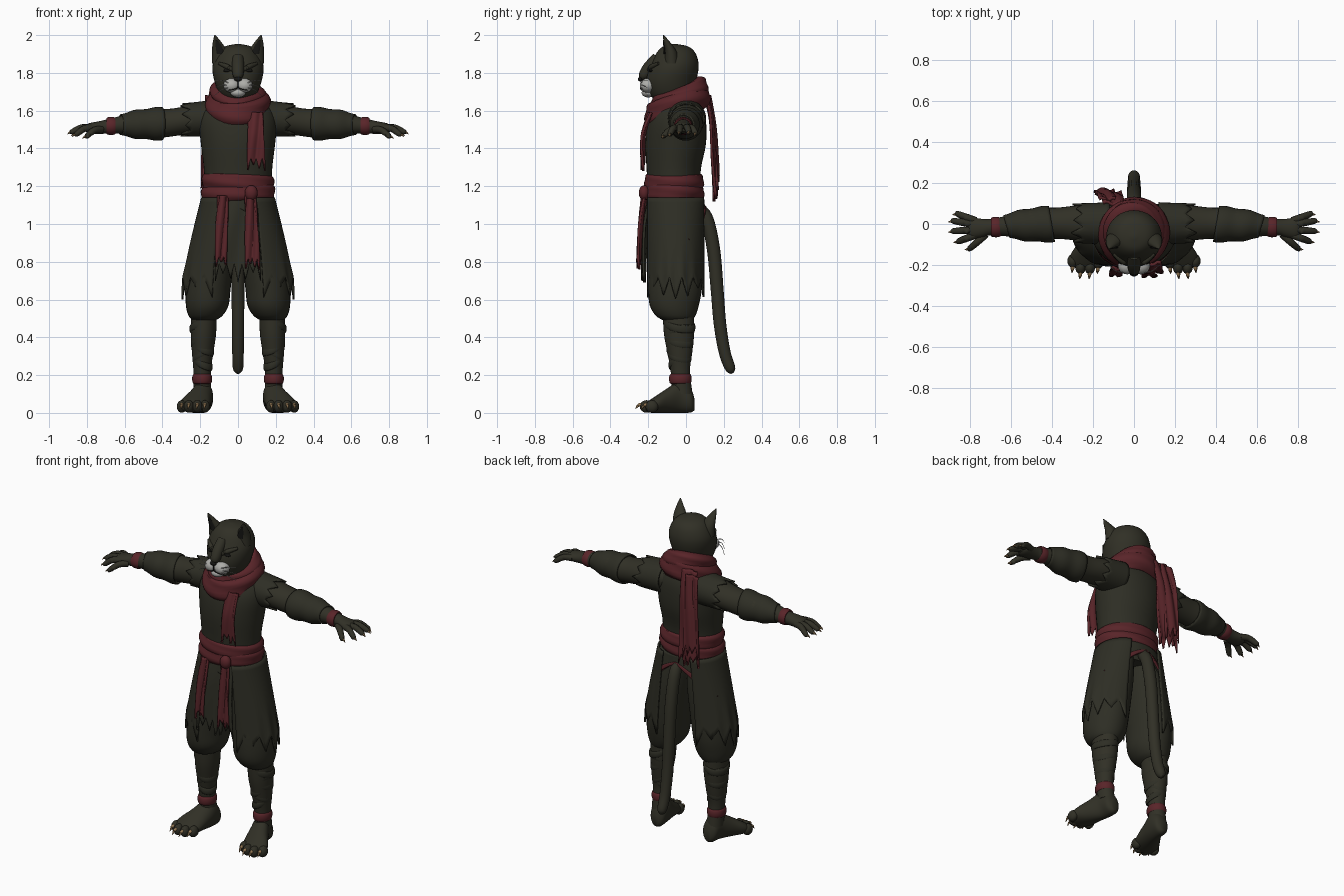
import bpy, bmesh
from math import sin, cos, pi, radians
from mathutils import Vector

cube = bpy.data.objects.get("Cube")
if cube:
    bpy.data.objects.remove(cube)


def material(name, r, g, b):
    m = bpy.data.materials.new(name)
    m.use_nodes = True
    m.diffuse_color = (r, g, b, 1)
    shader = m.node_tree.nodes["Principled BSDF"]
    shader.inputs["Base Color"].default_value = (r, g, b, 1)
    shader.inputs["Roughness"].default_value = 0.9
    return m


FUR = material("dark olive fur", .03, .029, .019)
CLOTH = material("dark olive cloth", .027, .027, .018)
RED = material("faded red cloth", .1, .018, .022)
WHITE = material("pale muzzle", .42, .42, .4)
CLAW = material("tan claw", .3, .19, .09)
BLACK = material("near black", .008, .008, .007)


def surface(name, f, nu, nv, mat, wrap_u=True, wrap_v=False, caps=False, thick=0, mirror=False):
    """Grid surface from a function f(u, v)."""
    bm = bmesh.new()
    cu, cv = nu + (not wrap_u), nv + (not wrap_v)
    rows = [[bm.verts.new(f(i / nu, j / nv)) for i in range(cu)] for j in range(cv)]
    for j in range(nv):
        a, b = rows[j], rows[(j + 1) % cv]
        for i in range(nu):
            k = (i + 1) % cu
            bm.faces.new((a[i], a[k], b[k], b[i]))
    if caps:
        bm.faces.new(rows[0])
        bm.faces.new(rows[-1])
    bmesh.ops.recalc_face_normals(bm, faces=bm.faces)
    for face in bm.faces:
        face.smooth = True
    mesh = bpy.data.meshes.new(name)
    bm.to_mesh(mesh)
    bm.free()
    mesh.set_sharp_from_angle(angle=radians(50))
    mesh.materials.append(mat)
    ob = bpy.data.objects.new(name, mesh)
    bpy.context.collection.objects.link(ob)
    if thick:
        solid = ob.modifiers.new("thickness", 'SOLIDIFY')
        solid.thickness, solid.offset = thick, 0
    if mirror:
        ob.modifiers.new("mirror", 'MIRROR')
    return ob


def path(pts, t):
    """Smooth interpolation through a list of tuples."""
    s = min(max(t, 0), 1) * (len(pts) - 1)
    i = min(int(s), len(pts) - 2)
    s -= i
    p, q, r, w = (pts[min(max(i + k, 0), len(pts) - 1)] for k in (-1, 0, 1, 2))
    return [b + .5 * s * (c - a + s * (2*a - 5*b + 4*c - d + s * (3*(b - c) + d - a)))
            for a, b, c, d in zip(p, q, r, w)]


def loft(name, axis, rings, mat, mirror=False, n=28):
    """Elliptical rings (position, centre, centre, radius, radius) along an axis."""
    def f(u, v):
        t, c, d, r, s = path(rings, v)
        p = [c + r * cos(2*pi*u), d + s * sin(2*pi*u)]
        p.insert("xyz".index(axis), t)
        return p
    return surface(name, f, n, 5 * (len(rings) - 1), mat, caps=True, mirror=mirror)


def tube(name, pts, mat, mirror=False, n=10):
    """Round tube through points (x, y, z, radius)."""
    def f(u, v):
        *p, r = path(pts, v)
        d = Vector(path(pts, v + .01)[:3]) - Vector(path(pts, v - .01)[:3])
        side = d.cross(Vector((.3, .5, .1) if abs(d.z) > abs(d.y) else (.1, .2, 1))).normalized()
        up = d.cross(side).normalized()
        return Vector(p) + r * (cos(2*pi*u) * side + sin(2*pi*u) * up)
    return surface(name, f, n, 6 * (len(pts) - 1), mat, caps=True, mirror=mirror)


def ball(name, c, r, mat, mirror=False):
    def f(u, v):
        b = pi * (.02 + .96 * v)
        return (c[0] + r[0] * sin(b) * cos(2*pi*u), c[1] + r[1] * sin(b) * sin(2*pi*u), c[2] + r[2] * cos(b))
    return surface(name, f, 20, 12, mat, caps=True, mirror=mirror)


def wrap(name, c, rx, ry, w, h, mat, tilt=0, lean=0, fold=0, mirror=False):
    """Cloth ring around a vertical axis, with optional tilt and folds."""
    def f(u, v):
        a, b = 2*pi*u, 2*pi*v
        k = w * cos(b) + fold * sin(4*b + 2*a)
        return (c[0] + (rx + k) * cos(a), c[1] + (ry + k) * sin(a),
                c[2] + h * sin(b) + tilt * sin(a) + lean * cos(a))
    return surface(name, f, 40, 20, mat, wrap_v=True, mirror=mirror)


def jag(u, n):
    """Torn edge: uneven triangular teeth."""
    s = u * n
    return abs(s % 1 - .5) * 2 * (.45 + .55 * abs(sin(round(s) * 2.3 + 1)))


def ribbon(name, pts, mat, teeth=3, depth=.06):
    """Hanging strip through (x, y, z, half width) with a torn end."""
    def f(u, v):
        x, y, z, w = path(pts, v)
        return (x + (2*u - 1) * w, y + .007 * sin(9*u + 4*v), z - depth * jag(u, teeth) * v**6)
    return surface(name, f, teeth * 6, 18, mat, wrap_u=False, thick=.014)


# Torso and hips
loft("torso", "z", [(1.04, 0, -.055, .15, .12), (1.12, 0, -.06, .175, .14), (1.28, 0, -.065, .18, .143),
     (1.42, 0, -.055, .196, .16), (1.53, 0, -.048, .205, .155), (1.6, 0, -.04, .185, .135),
     (1.66, 0, -.035, .125, .1), (1.74, 0, -.05, .085, .08)], CLOTH, n=40)

# Head
loft("head", "z", [(1.64, 0, -.07, .07, .08), (1.69, 0, -.08, .1, .115), (1.75, 0, -.08, .123, .13),
     (1.81, 0, -.068, .135, .133), (1.86, 0, -.057, .13, .122), (1.91, 0, -.053, .105, .1),
     (1.94, 0, -.055, .068, .066), (1.953, 0, -.06, .01, .01)], FUR, n=36)
loft("ear", "z", [(1.85, .085, -.075, .053, .04), (1.91, .095, -.08, .043, .032),
     (1.96, .11, -.1, .024, .018), (2, .122, -.12, .003, .003)], FUR, True)
loft("inner_ear", "z", [(1.9, .092, -.112, .02, .006), (1.94, .102, -.116, .016, .004),
     (1.975, .114, -.121, .004, .002)], BLACK, True, 12)
tube("nose_bridge", [(0, -.15, 1.88, .03), (0, -.195, 1.83, .032), (0, -.225, 1.785, .027),
     (0, -.235, 1.765, .01)], FUR, n=16)
ball("muzzle", (.033, -.203, 1.733), (.045, .042, .038), WHITE, True)
ball("chin", (0, -.2, 1.695), (.04, .035, .025), WHITE)
ball("nose", (0, -.243, 1.767), (.02, .012, .012), BLACK)
tube("mouth", [(0, -.238, 1.755, .003), (.005, -.24, 1.72, .003), (.05, -.235, 1.708, .002)], BLACK, True)
ball("eye", (.056, -.185, 1.812), (.022, .012, .008), BLACK, True)
tube("brow", [(.018, -.2, 1.81, .008), (.055, -.182, 1.832, .014), (.1, -.145, 1.85, .008)], FUR, True)
for k in (-1, 0, 1):
    tube("whisker", [(.05, -.235, 1.735 + .012*k, .003), (.085, -.23, 1.735 + .025*k, .002),
         (.125, -.2, 1.72 + .04*k, .001)], WHITE, True, 5)

# Scarf
wrap("scarf_lower", (0, -.045, 1.625), .135, .138, .036, .065, RED, .05, .01, .006)
wrap("scarf_upper", (0, -.035, 1.685), .108, .112, .04, .05, RED, .045, -.012, .006)
ribbon("scarf_front_tail", [(.09, -.19, 1.59, .04), (.095, -.226, 1.47, .042), (.097, -.228, 1.35, .045)], RED, 3, .07)
ribbon("scarf_back_tail", [(-.1, .1, 1.7, .05), (-.11, .135, 1.55, .055), (-.12, .145, 1.35, .065),
       (-.125, .155, 1.2, .065)], RED, 4, .08)
ribbon("scarf_back_fold", [(-.13, .12, 1.68, .04), (-.14, .15, 1.5, .045), (-.145, .165, 1.27, .05)], RED, 3, .09)

# Arms and sleeves
loft("arm", "x", [(.1, 0, 1.56, .08, .08), (.2, .005, 1.56, .09, .085), (.28, .005, 1.548, .085, .075),
     (.37, .004, 1.535, .076, .074), (.46, .002, 1.53, .077, .078), (.54, -.003, 1.53, .07, .07),
     (.62, -.01, 1.525, .05, .048), (.7, -.015, 1.515, .04, .037), (.74, -.02, 1.51, .045, .033),
     (.79, -.02, 1.507, .05, .026), (.81, -.02, 1.505, .03, .014)], FUR, True)


def sleeve(u, v):
    a = 2*pi*u
    return (.12 + v * .13 + .055 * jag(u, 9) * v**4, .003 + (.098 - .006*v) * cos(a), 1.562 - .01*v + (.092 - .008*v) * sin(a))


def bracer(u, v):
    a, r = 2*pi*u, .083 - .03 * v**2 + .003 * sin(12*v)
    return (.4 + v * .22 + .015 * cos(a), -.012*v + r * cos(a), 1.531 - .005*v + r * sin(a))


surface("sleeve", sleeve, 36, 8, CLOTH, thick=.01, mirror=True)
surface("bracer", bracer, 28, 16, CLOTH, thick=.008, mirror=True)
surface("wrist_band", lambda u, v: (.672 + .026 * sin(2*pi*v), -.015 + (.041 + .009 * cos(2*pi*v)) * cos(2*pi*u),
        1.519 + (.039 + .009 * cos(2*pi*v)) * sin(2*pi*u)), 24, 10, RED, wrap_v=True, mirror=True)
for x, y, z in ((.8, -.12, 1.465), (.855, -.085, 1.475), (.88, -.035, 1.487), (.88, .015, 1.487), (.86, .05, 1.48)):
    root = (.72, -.05, 1.5, .018) if x == .8 else (.77, -.02 + (y + .02) * .5, 1.507, .019)
    mid = [(a + b) / 2 for a, b in zip(root, (x, y, z))]
    tube("finger", [root, (mid[0], mid[1], mid[2] + .014, .018), (x, y, z, .014), (x + .005, y, z - .003, .004)], FUR, True)
    tube("finger_claw", [(x - .004, y, z, .009), (x + .012, y - .003, z - .003, .006), (x + .024, y - .005, z - .014, .001)],
         CLAW, True, 6)

# Belt, knot and hanging ends
wrap("belt_upper", (0, -.063, 1.222), .172, .138, .02, .043, RED, 0, -.006, .003)
wrap("belt_lower", (0, -.063, 1.165), .176, .14, .02, .043, RED, 0, .008, .003)
ball("belt_knot", (.07, -.222, 1.165), (.034, .028, .04), RED)
ribbon("belt_end_right", [(-.08, -.215, 1.15, .025), (-.085, -.235, 1, .03), (-.09, -.246, .83, .026)], RED, 2, .06)
ribbon("belt_end_left", [(.065, -.225, 1.15, .026), (.072, -.24, 1, .032), (.077, -.25, .82, .036)], RED, 3, .06)


# Torn skirt panels and side drape
def side_panel(u, v):
    a = radians(-75 + 150*u)
    return (.06 + .02*v + (.13 + .085*v) * cos(a), -.055 + .152 * sin(a),
            1.14 - .42*v - .12 * jag(u, 6) * v**5)


def drape(u, v):
    a = 2*pi*u
    drop = .05 + .19 * abs(cos(a))**1.4
    return ((.18 + .27*v*drop) * cos(a), -.055 + (.145 + .1*v*drop) * sin(a), 1.135 - v * drop)


def trim(u, v):
    x, y, z = drape(.06 + .38*u, .72 + .28*v)
    return (x * 1.025, y + .006, z)


surface("side_panel", side_panel, 36, 16, CLOTH, wrap_u=False, thick=.01, mirror=True)
surface("hip_drape", drape, 56, 8, CLOTH, thick=.012)
surface("drape_trim", trim, 40, 3, RED, wrap_u=False, thick=.009)
ribbon("front_panel", [(0, -.19, 1.15, .1), (0, -.212, 1, .11), (0, -.225, .79, .12)], CLOTH, 6, .1)

# Trousers, wrapped shins and ankle bands
loft("trouser_leg", "z", [(1.1, .085, -.055, .085, .12), (.95, .11, -.055, .105, .138), (.8, .137, -.055, .115, .143),
     (.66, .157, -.058, .118, .142), (.57, .163, -.062, .113, .13), (.515, .172, -.055, .09, .105),
     (.49, .18, -.045, .06, .075)], CLOTH, True)
loft("shin", "z", [(.53, .18, -.04, .068, .083), (.42, .183, -.037, .067, .08), (.32, .187, -.033, .057, .066),
     (.22, .19, -.03, .046, .051), (.1, .188, -.02, .048, .055)], FUR, True)
for i in range(6):
    z = .265 + .04 * i
    wrap("shin_wrap", (.186, -.034, z), .045 + .004*i, .052 + .005*i, .007, .02, CLOTH,
         .012 * (-1)**i, .02 * (-1)**i, mirror=True)
wrap("ankle_band", (.19, -.03, .18), .043, .05, .01, .026, RED, mirror=True)

# Feet
loft("foot", "y", [(.045, .18, .045, .02, .03), (.025, .18, .065, .045, .063), (-.03, .185, .085, .053, .085),
     (-.09, .205, .068, .066, .068), (-.15, .228, .048, .08, .048), (-.2, .238, .032, .07, .03),
     (-.215, .24, .028, .04, .018)], FUR, True)
for x, y in ((.175, -.185), (.215, -.21), (.26, -.21), (.298, -.18)):
    ball("toe", (x, y, .034), (.026, .034, .033), FUR, True)
    tube("toe_claw", [(x, y - .022, .045, .01), (x + .002, y - .042, .04, .008), (x + .004, y - .058, .02, .001)], CLAW, True, 8)

# Tail
tube("tail", [(0, .04, 1.1, .03), (0, .105, 1.04, .034), (0, .145, .87, .035), (0, .165, .65, .034),
     (0, .18, .47, .033), (0, .205, .32, .031), (0, .235, .235, .027), (0, .246, .21, .008)], FUR, n=18)
